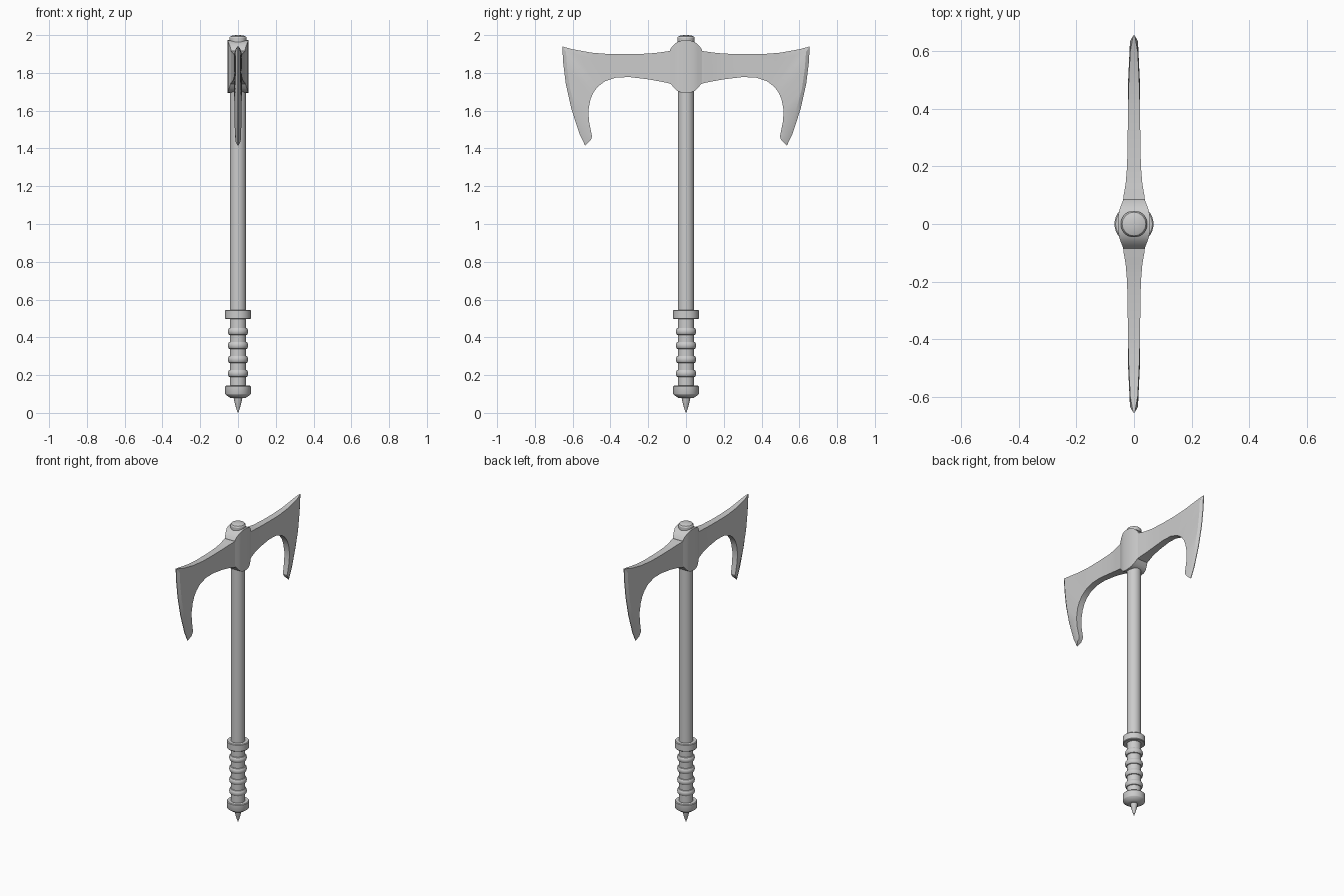
import bpy, bmesh, math

if "Cube" in bpy.data.objects:
    bpy.data.objects.remove(bpy.data.objects["Cube"])


def finish(name, bm, angle=30):
    bmesh.ops.recalc_face_normals(bm, faces=bm.faces)
    me = bpy.data.meshes.new(name)
    bm.to_mesh(me)
    bm.free()
    ob = bpy.data.objects.new(name, me)
    bpy.context.collection.objects.link(ob)
    bpy.ops.object.select_all(action='DESELECT')
    ob.select_set(True)
    bpy.context.view_layer.objects.active = ob
    bpy.ops.object.shade_smooth_by_angle(angle=math.radians(angle))
    return ob


def lathe(name, profile, n=32):
    """Turn an (r, z) profile around the z axis, closing both ends."""
    bm = bmesh.new()
    rings = [[bm.verts.new((r * math.cos(2 * math.pi * i / n),
                            r * math.sin(2 * math.pi * i / n), z)) for i in range(n)]
             for r, z in profile]
    for a, b in zip(rings, rings[1:]):
        for i in range(n):
            j = (i + 1) % n
            bm.faces.new((a[i], a[j], b[j], b[i]))
    bm.faces.new(rings[0])
    bm.faces.new(rings[-1])
    return finish(name, bm)


def loft(name, sections, angle=30):
    """Skin a row of closed sections and cap both ends."""
    bm = bmesh.new()
    rows = [[bm.verts.new(p) for p in s] for s in sections]
    n = len(rows[0])
    for a, b in zip(rows, rows[1:]):
        for i in range(n):
            j = (i + 1) % n
            bm.faces.new((a[i], a[j], b[j], b[i]))
    bm.faces.new(rows[0])
    bm.faces.new(rows[-1])
    return finish(name, bm, angle)


# Handle parts
lathe("shaft", [(0.043, 0.12), (0.043, 1.965)])
lathe("top_cap", [(0.038, 1.955), (0.046, 1.963), (0.046, 1.985), (0.041, 1.993),
                  (0.03, 1.997), (0.012, 2.0)])
lathe("upper_collar", [(0.064, 0.497), (0.068, 0.501), (0.068, 0.541), (0.064, 0.545)])
lathe("pommel", [(0.03, 0.078), (0.042, 0.08), (0.066, 0.097), (0.068, 0.101),
                 (0.068, 0.14), (0.064, 0.144)])
lathe("spike", [(0.001, 0), (0.01, 0.025), (0.022, 0.072), (0.024, 0.09)])

# Rounded grip rings
for k in range(4):
    z = 0.209 + 0.074 * k
    arc = [math.radians(a) for a in range(-90, 91, 30)]
    lathe(f"grip_ring_{k + 1}",
          [(0.041 + 0.013 * math.cos(a), z + 0.02 * math.sin(a)) for a in arc])

# Hub: half width and height range at each y, rounded cheeks front to back
half = [(0.086, 0.037, 1.752, 1.920), (0.075, 0.041, 1.735, 1.938), (0.06, 0.047, 1.717, 1.953),
        (0.045, 0.052, 1.704, 1.964), (0.025, 0.055, 1.696, 1.971)]
cols = [(-y, x, a, b) for y, x, a, b in half] + [(0, 0.056, 1.694, 1.973)] + half[::-1]
loft("hub", [[(-x, y, a), (x, y, a), (x, y, b), (-x, y, b)] for y, x, a, b in cols])

# Blade stations: inner edge (y, z), outer edge (y, z), inner and outer half thickness
stations = [
    (0.07, 1.738, 0.07, 1.917, 0.039, 0.039), (0.10, 1.747, 0.10, 1.914, 0.036, 0.036),
    (0.14, 1.755, 0.14, 1.908, 0.029, 0.029), (0.20, 1.766, 0.20, 1.902, 0.024, 0.024),
    (0.30, 1.778, 0.30, 1.899, 0.022, 0.022), (0.37, 1.775, 0.40, 1.899, 0.021, 0.021),
    (0.43, 1.755, 0.50, 1.907, 0.020, 0.018), (0.467, 1.727, 0.60, 1.925, 0.020, 0.013),
    (0.490, 1.697, 0.655, 1.94, 0.020, 0.003), (0.506, 1.66, 0.650, 1.85, 0.020, 0.002),
    (0.517, 1.60, 0.636, 1.74, 0.019, 0.002), (0.513, 1.54, 0.607, 1.61, 0.018, 0.002),
    (0.497, 1.463, 0.565, 1.48, 0.016, 0.002), (0.503, 1.447, 0.534, 1.415, 0.012, 0.002)]
sections = []
for yi, zi, yo, zo, ti, to in stations:
    f = max(0.3, 1 - 0.035 / math.hypot(yo - yi, zo - zi))   # start of the edge bevel
    yb, zb = yi + (yo - yi) * f, zi + (zo - zi) * f
    tb = to if to > 0.017 else 0.014
    sections.append([(-ti, yi, zi), (ti, yi, zi), (tb, yb, zb),
                     (to, yo, zo), (-to, yo, zo), (-tb, yb, zb)])
for name, s in (("blade_back", 1), ("blade_front", -1)):
    loft(name, [[(x, s * y, z) for x, y, z in sec] for sec in sections], 25)
